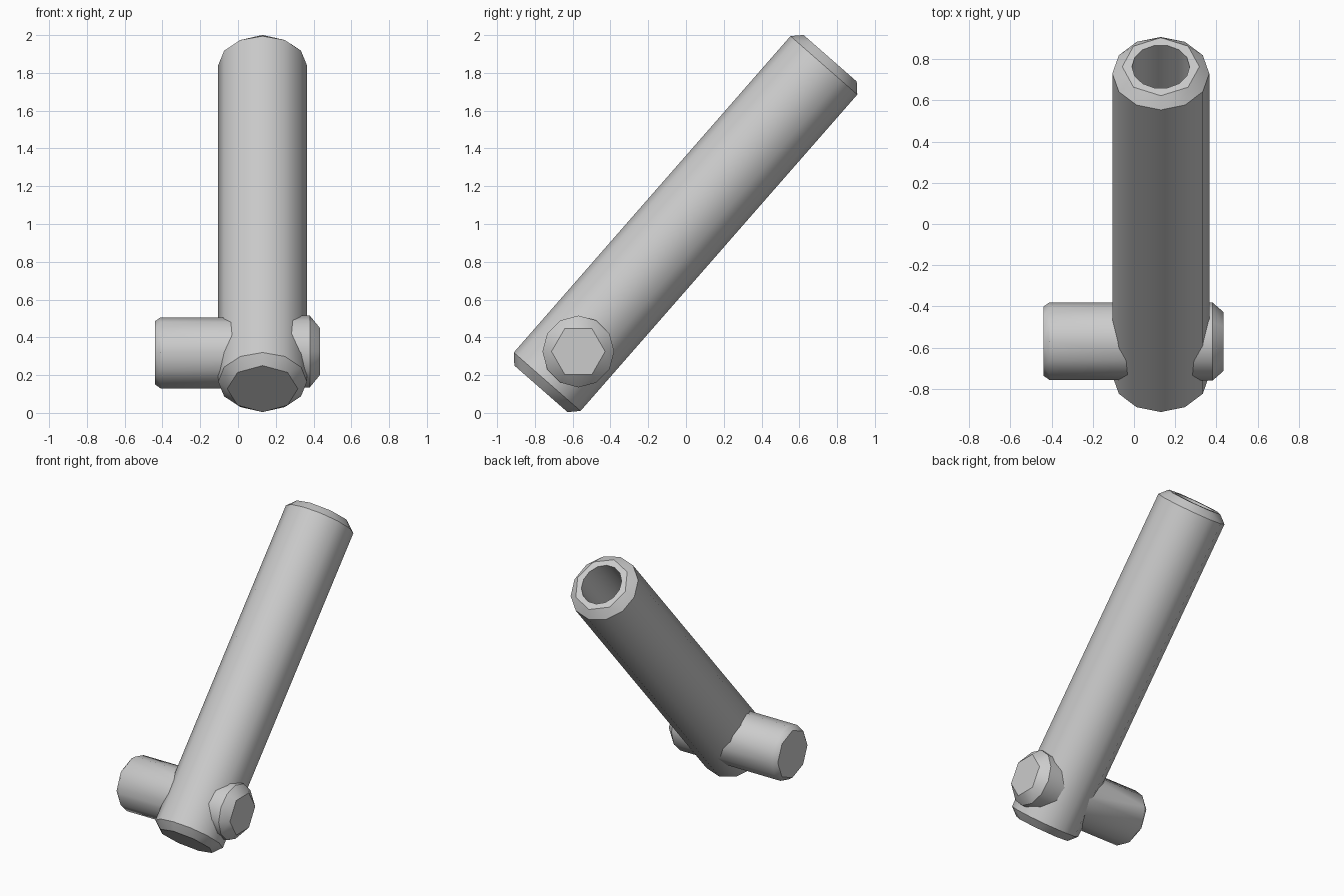
import bpy, bmesh
from math import cos, sin, pi, radians
from mathutils import Vector

cube = bpy.data.objects.get("Cube")
if cube:
    bpy.data.objects.remove(cube)

# Single flat colour
grey = bpy.data.materials.new("light_grey")
grey.use_nodes = True
colour = (0.6, 0.6, 0.6, 1)
grey.diffuse_color = colour
grey.node_tree.nodes["Principled BSDF"].inputs["Base Color"].default_value = colour


def faceted_rod(name, rings, u, v):
    """Convex rod through polygon rings given as (centre, radius, sides)."""
    bm = bmesh.new()
    for centre, radius, sides in rings:
        for i in range(sides):
            a = 2 * pi * i / sides
            bm.verts.new(Vector(centre) + radius * (cos(a) * u + sin(a) * v))
    bmesh.ops.convex_hull(bm, input=bm.verts)
    bmesh.ops.dissolve_limit(bm, angle_limit=radians(1), verts=bm.verts, edges=bm.edges)
    bmesh.ops.recalc_face_normals(bm, faces=bm.faces)
    mesh = bpy.data.meshes.new(name)
    bm.to_mesh(mesh)
    bm.free()
    mesh.materials.append(grey)
    obj = bpy.data.objects.new(name, mesh)
    bpy.context.collection.objects.link(obj)
    return obj


def activate(obj):
    bpy.ops.object.select_all(action='DESELECT')
    obj.select_set(True)
    bpy.context.view_layer.objects.active = obj


X, Y, Z = Vector((1, 0, 0)), Vector((0, 1, 0)), Vector((0, 0, 1))

# Leaning main tube with chamfered ends
low, high = Vector((0.13, -0.735, 0.165)), Vector((0.13, 0.73, 1.84))
axis = (high - low).normalized()
across = axis.cross(X)
bevel = 0.05
tube = faceted_rod("main_tube", [
    (low - axis * bevel, 0.187, 8), (low, 0.235, 12),
    (high, 0.235, 12), (high + axis * bevel, 0.187, 8)], X, across)

# Round bore in the upper end
bore = faceted_rod("bore_cutter", [
    (high - axis * 1.3, 0.14, 14), (high + axis * 0.2, 0.14, 14)], X, across)
bore.hide_render = True
cut = tube.modifiers.new("bore", 'BOOLEAN')
cut.operation = 'DIFFERENCE'
cut.solver = 'EXACT'
cut.object = bore
activate(tube)
bpy.ops.object.modifier_apply(modifier=cut.name)
bpy.data.objects.remove(bore)

# Long cross pin on one side, short hexagonal knob on the other
pin = faceted_rod("cross_pin", [
    ((0.13, -0.568, 0.318), 0.188, 12), ((-0.41, -0.568, 0.318), 0.188, 12),
    ((-0.44, -0.568, 0.318), 0.167, 8)], Y, Z)
knob = faceted_rod("hex_knob", [
    ((0.13, -0.57, 0.325), 0.19, 12), ((0.38, -0.57, 0.325), 0.19, 12),
    ((0.435, -0.57, 0.325), 0.142, 6)], Y, Z)

# Smooth sides, crisp chamfers
for obj in (tube, pin, knob):
    activate(obj)
    bpy.ops.object.shade_smooth_by_angle(angle=radians(32))
